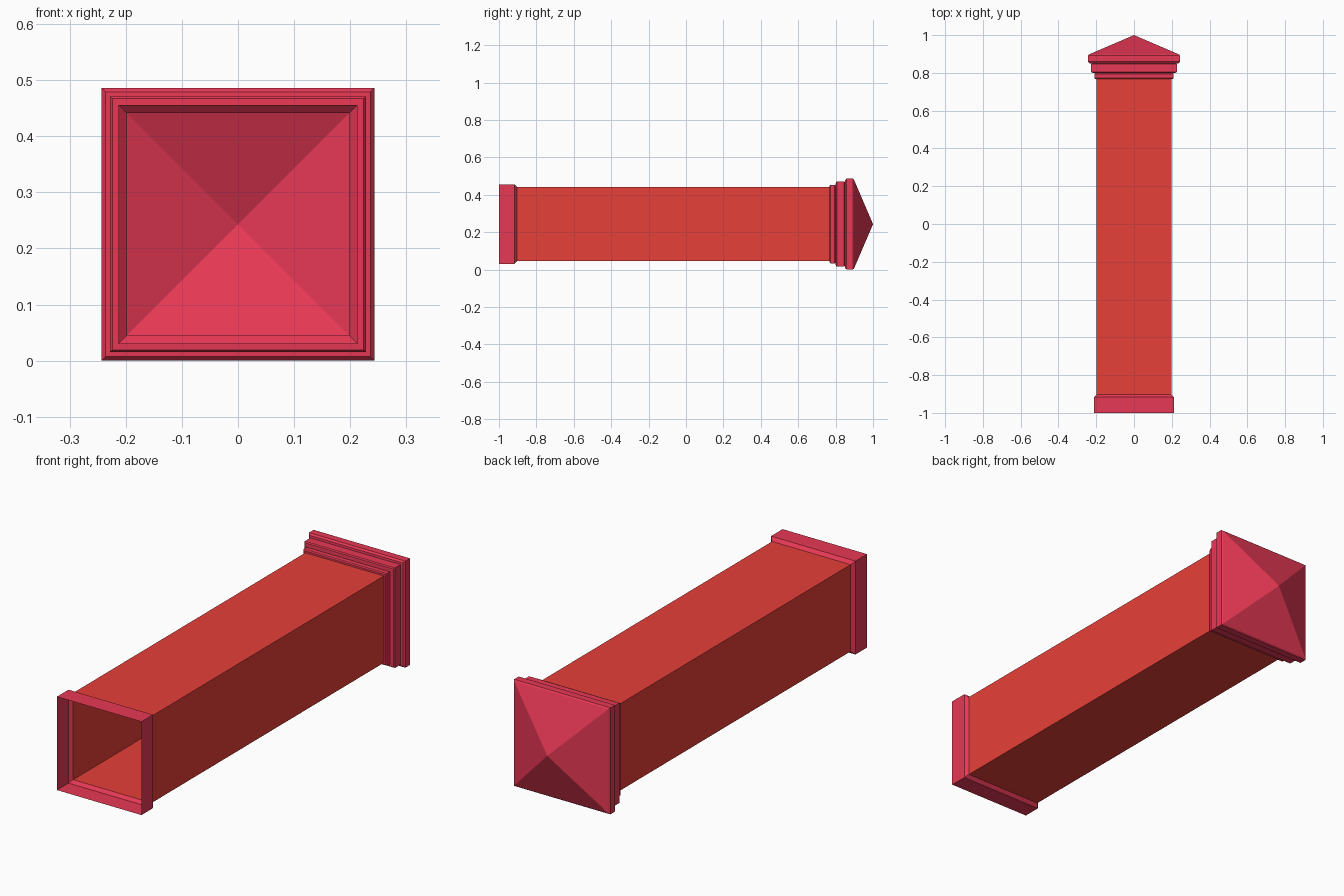
import bpy, bmesh

if "Cube" in bpy.data.objects:
    bpy.data.objects.remove(bpy.data.objects["Cube"])

CZ = 0.243  # height of the post's axis


def material(name, color):
    m = bpy.data.materials.new(name)
    m.diffuse_color = color
    m.use_nodes = True
    m.node_tree.nodes["Principled BSDF"].inputs["Base Color"].default_value = m.diffuse_color
    return m


def square_tube(name, profile, mat):
    """Sweep a (y, half_width) profile into a four-sided open shell; half_width 0 makes an apex."""
    bm = bmesh.new()
    rings = []
    for y, h in profile:
        corners = [(0, 0)] if h == 0 else [(-h, -h), (h, -h), (h, h), (-h, h)]
        rings.append([bm.verts.new((x, y, CZ + z)) for x, z in corners])
    for a, b in zip(rings, rings[1:]):
        for i in range(4):
            j = (i + 1) % 4
            bm.faces.new((a[j], a[i], b[0]) if len(b) == 1 else (a[j], a[i], b[i], b[j]))
    bmesh.ops.recalc_face_normals(bm, faces=bm.faces)
    # shell normals point away from the axis
    f = max(bm.faces, key=lambda f: f.calc_center_median().z)
    if f.normal.z < 0:
        bmesh.ops.reverse_faces(bm, faces=bm.faces)
    me = bpy.data.meshes.new(name)
    bm.to_mesh(me)
    bm.free()
    me.materials.append(mat)
    ob = bpy.data.objects.new(name, me)
    bpy.context.collection.objects.link(ob)
    return ob


shaft_red = material("shaft_red", (0.80, 0.05, 0.04, 1))
trim_red = material("trim_red", (0.80, 0.04, 0.09, 1))

# Long hollow shaft
square_tube("post_shaft", [(-0.905, 0.198), (0.775, 0.198)], shaft_red)

# Open base collar with a sloped shoulder
square_tube("base_collar", [(-1.0, 0.213), (-0.917, 0.213), (-0.903, 0.198)], trim_red)

# Stepped moulding and pyramid cap
square_tube("pyramid_cap", [
    (0.768, 0.198), (0.768, 0.206), (0.773, 0.210), (0.795, 0.210), (0.800, 0.206),
    (0.801, 0.224), (0.806, 0.228), (0.846, 0.228), (0.850, 0.223),
    (0.851, 0.236), (0.859, 0.243), (0.892, 0.243), (0.898, 0.238),
    (1.0, 0)], trim_red)
